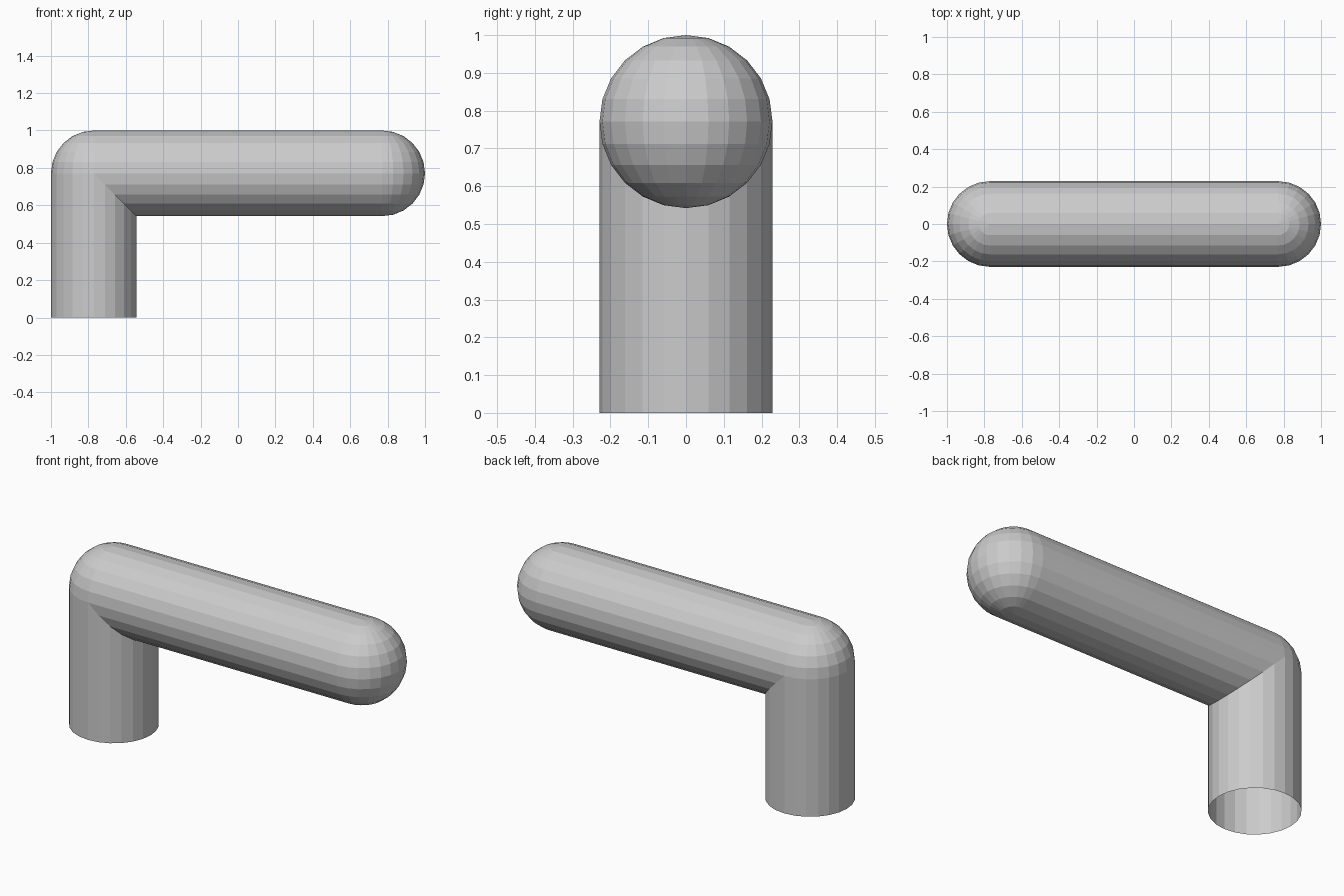
import bpy, bmesh
from math import sin, cos, tau
from mathutils import Matrix

if "Cube" in bpy.data.objects:
    bpy.data.objects.remove(bpy.data.objects["Cube"])

R, SIDES = 0.229, 24
CX, CZ = 1 - R, 1 - R          # pipe axis end in x, and axis height
bm = bmesh.new()


def tube(start, end):
    """Open tube; start and end map (cos, sin) offsets to a point."""
    rings = [[bm.verts.new(f(R * cos(tau * i / SIDES), R * sin(tau * i / SIDES)))
              for i in range(SIDES)] for f in (start, end)]
    for i in range(SIDES):
        j = (i + 1) % SIDES
        bm.faces.new((rings[0][i], rings[0][j], rings[1][j], rings[1][i]))


def partial_sphere(x, keep):
    """Ball at (x, 0, CZ), keeping only faces whose centre passes the test."""
    verts = bmesh.ops.create_uvsphere(bm, u_segments=SIDES, v_segments=SIDES // 2,
                                      radius=R, matrix=Matrix.Translation((x, 0, CZ)))["verts"]
    faces = {f for v in verts for f in v.link_faces}
    drop = [f for f in faces if not keep(f.calc_center_median())]
    bmesh.ops.delete(bm, geom=drop, context='FACES')


# Upright leg, open at the foot, mitred on the inside of the elbow
tube(lambda a, b: (-CX + a, b, 0),
     lambda a, b: (-CX + a, b, CZ - max(a, 0)))
# Horizontal arm, mitred to match
tube(lambda a, b: (-CX + max(-a, 0), b, CZ + a),
     lambda a, b: (CX, b, CZ + a))
# Rounded outer elbow and rounded arm tip
partial_sphere(-CX, lambda c: c.x < -CX and c.z > CZ)
partial_sphere(CX, lambda c: c.x > CX)

bmesh.ops.remove_doubles(bm, verts=bm.verts, dist=0.0005)
bmesh.ops.recalc_face_normals(bm, faces=bm.faces)
# Keep the open shell facing outwards
bm.faces.ensure_lookup_table()
tip = max(bm.faces, key=lambda f: f.calc_center_median().x)
if tip.normal.x < 0:
    bmesh.ops.reverse_faces(bm, faces=bm.faces)

mesh = bpy.data.meshes.new("elbow_pipe")
bm.to_mesh(mesh)
bm.free()
bpy.context.collection.objects.link(bpy.data.objects.new("elbow_pipe", mesh))
